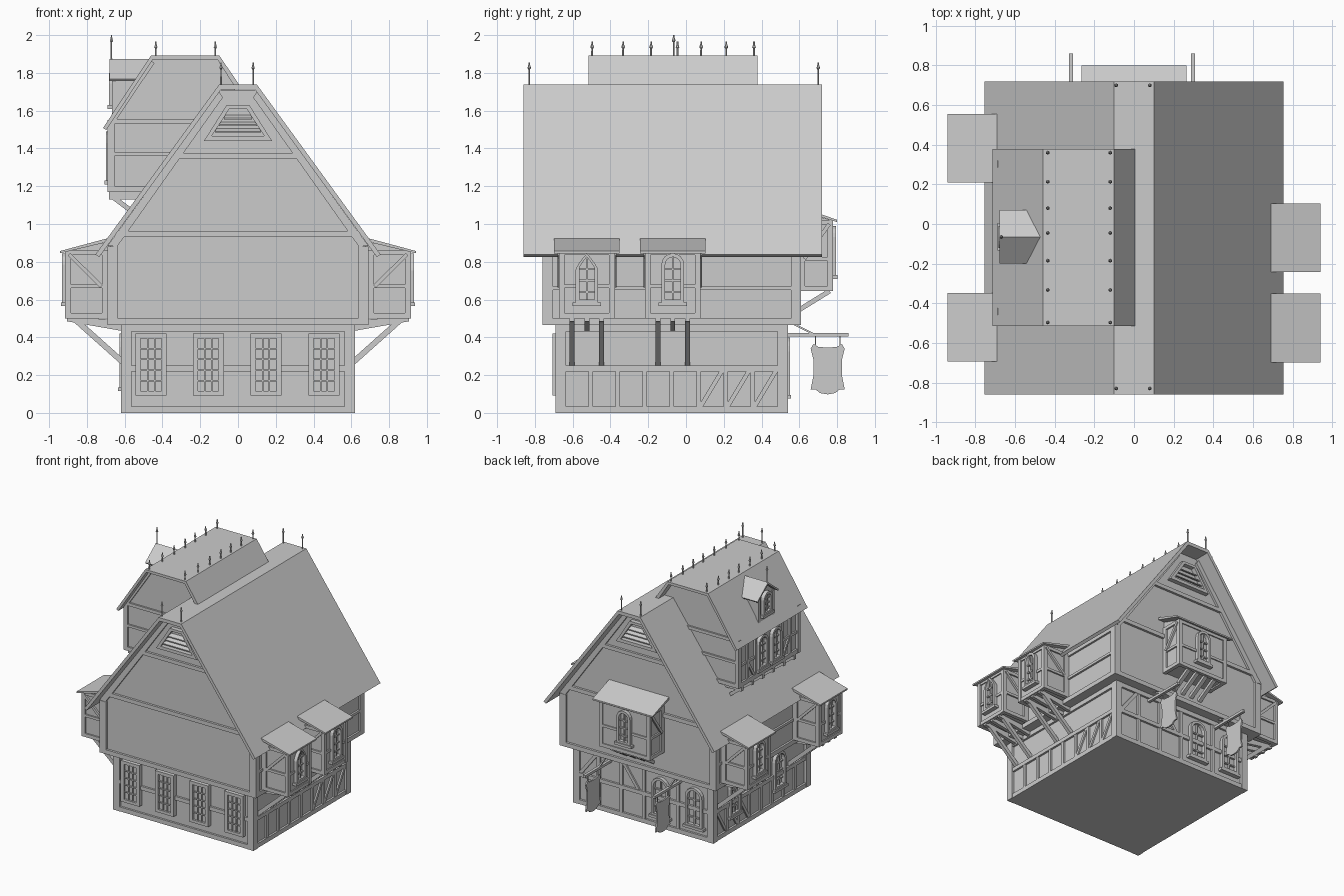
import bpy, bmesh
from math import pi, sin, cos
from mathutils import Matrix, Vector

if "Cube" in bpy.data.objects:
    bpy.data.objects.remove(bpy.data.objects["Cube"])

I = Matrix()
parts = {}


def get(name):
    return parts.setdefault(name, bmesh.new())


def prism(name, pts, axis, t0, t1, M=I):
    """Extrude a profile along x (points are y,z) or y (points are x,z)."""
    bm = get(name)
    put = (lambda a, b, t: (t, a, b)) if axis == 'x' else (lambda a, b, t: (a, t, b))
    lo, hi = [[bm.verts.new(M @ Vector(put(a, b, t))) for a, b in pts] for t in (t0, t1)]
    bm.faces.new(lo)
    bm.faces.new(hi[::-1])
    n = len(pts)
    for i in range(n):
        bm.faces.new((lo[i], hi[i], hi[(i + 1) % n], lo[(i + 1) % n]))


def box(name, x0, x1, y0, y1, z0, z1, M=I):
    prism(name, [(x0, z0), (x1, z0), (x1, z1), (x0, z1)], 'y', y0, y1, M)


def bar(name, p, q, w, t0, t1, M=I, axis='y'):
    """Straight timber between two profile points."""
    p, q = Vector(p), Vector(q)
    d = (q - p).normalized() * w / 2
    n = Vector((-d.y, d.x))
    prism(name, [p + n, q + n, q - n, p - n], axis, t0, t1, M)


def ring(name, outer, inner, t0, t1, M):
    n = len(outer)
    for i in range(n):
        j = (i + 1) % n
        prism(name, [outer[i], outer[j], inner[j], inner[i]], 'y', t0, t1, M)


def wall(angle, dist, u=0):
    """Local frame of a wall: x along it, -y outward."""
    return Matrix.Rotation(angle, 4, 'Z') @ Matrix.Translation((u, -dist, 0))


def arch(w, z0, z1, pointed):
    pts = [(-w, z0), (w, z0)]
    k = w * (1.5 if pointed else 1)
    for i in range(9):
        a = pi * i / 8
        h = (1 - abs(cos(a))) ** 0.75 if pointed else sin(a)
        pts.append((w * cos(a), z1 - k + k * h))
    return pts


def arched_window(name, M, w, z0, z1, pointed=False):
    ring(name, arch(w, z0, z1, pointed), arch(w - .02, z0 + .02, z1 - .02, pointed), -.028, .01, M)
    box(name, -.005, .005, -.016, .01, z0, z1 - .02, M)
    for k in (1, 2, 3):
        z = z0 + (z1 - z0) * k / 4.4
        box(name, -w + .01, w - .01, -.014, .01, z - .005, z + .005, M)
    box(name, -w - .015, w + .015, -.035, .01, z0 - .015, z0 + .005, M)


def finial(name, x, y, z0, z1):
    for r1, r2, a, b in ((.005, .004, z0, z1), (.010, .001, z1 - .03, z1), (.002, .010, z1 - .04, z1 - .03)):
        bmesh.ops.create_cone(get(name), cap_ends=True, segments=6, radius1=r1, radius2=r2,
                              depth=b - a, matrix=Matrix.Translation((x, y, (a + b) / 2)))


F, R, B, L = 0, pi / 2, pi, -pi / 2
CY = -.075                                   # centre of the house in y

# Ground floor and its timber frame
box('ground_floor', -.60, .60, -.672, .522, 0, .47)
N = 'ground_timbers'
for x in (-.62, .565):
    for y in (-.69, .485):
        box(N, x, x + .055, y, y + .055, 0, .47)
for ang, d, half, u in ((F, .672, .6, 0), (R, .6, .6, CY), (B, .522, .6, 0), (L, .6, .6, -CY)):
    M = wall(ang, d, u)
    for z0, z1 in ((0, .035), (.22, .25), (.43, .47)):
        box(N, -half, half, -.016, .01, z0, z1, M)
for ang, d, u in ((R, .6, CY), (L, .6, -CY)):
    M = wall(ang, d, u)
    for i in range(7):
        x = -.43 + i * .143
        box(N, x - .012, x + .012, -.014, .01, 0, .24, M)
    s = 1 if ang == R else -1
    for i in range(3):
        x = .20 + .143 * i - .05
        bar(N, (s * x, .03), (s * (x + .12), .23), .022, -.012, .01, M)
M = wall(B, .522)
for x in (-.4, -.2, .0, .3, .58):
    box(N, x - .014, x + .014, -.014, .01, 0, .47, M)
bar(N, (-.56, .25), (-.42, .43), .025, -.012, .01, M)
bar(N, (-.05, .25), (-.18, .43), .025, -.012, .01, M)

# Ground floor windows: four gridded at the front, arched behind and at the left
N = 'front_windows'
for x in (-.46, -.157, .148, .455):
    M = wall(F, .672, x)
    rect = lambda w, a, b: [(-w, a), (w, a), (w, b), (-w, b)]
    box(N, -.075, .075, -.018, .01, .10, .41, M)
    ring(N, rect(.082, .092, .42), rect(.055, .115, .395), -.034, .01, M)
    for c in (-.018, .018):
        box(N, c - .004, c + .004, -.027, .01, .1, .41, M)
    for k in range(1, 5):
        z = .115 + .056 * k
        box(N, -.06, .06, -.027, .01, z - .004, z + .004, M)
for x in (.15, .45):
    arched_window('back_windows', wall(B, .522, x), .075, .09, .40)
for u in (-.26, .30):
    arched_window('left_windows', wall(L, .6, u), .07, .13, .42)

# Upper floor with gable ends, and its frame
prism('upper_floor', [(-.675, .465), (.675, .465), (.675, .90), (.10, 1.71), (-.10, 1.71), (-.675, .90)],
      'y', -.742, .592)
N = 'upper_timbers'
for x in (-.69, .635):
    for y in (-.76, .555):
        box(N, x, x + .055, y, y + .055, .465, .88)
for ang, d in ((F, .742), (B, .592)):
    M = wall(ang, d)
    for half, z0, z1 in ((.675, .465, .50), (.645, .93, .962), (.36, 1.345, 1.375)):
        box(N, -half, half, -.018, .01, z0, z1, M)
    for s in (-1, 1):
        prism(N, [(s * .69, .885), (s * .10, 1.70), (s * .08, 1.67), (s * .64, .88)], 'y', -.018, .01, M)
    trap = lambda a, b, c, e: [(-a, c), (a, c), (b, e), (-b, e)]
    ring('gable_vents', trap(.18, .06, 1.44, 1.63), trap(.14, .045, 1.465, 1.61), -.035, .01, M)
    for k, w in ((1.495, .12), (1.53, .10), (1.565, .075)):
        prism('gable_vents', [(-.03, k - .012), (.01, k + .008), (.01, k + .016), (-.03, k - .004)], 'x', -w, w, M)
for ang, u in ((R, CY), (L, -CY)):
    M = wall(ang, .675, u)
    for z0, z1 in ((.465, .50), (.65, .67), (.84, .87)):
        box(N, -.66, .66, -.015, .01, z0, z1, M)

# Main roof: thin shell with a flat ridge
prism('main_roof', [(-.755, .838), (-.10, 1.738), (.10, 1.738), (.755, .838), (.735, .825), (.09, 1.711),
                    (-.09, 1.711), (-.735, .825)], 'y', -.86, .72)
for x in (-.09, .08):
    for y in (-.83, .70):
        finial('main_finials', x, y, 1.73, 1.855)


# Projecting bays with lean-to roof, frame, window and brackets
def bay(name, M, half, depth, z0, z1, rhalf, rdepth, rz0, rz1, pointed=False):
    i = .012
    prism(name, [(.03, z0), (-depth + i, z0), (-depth + i, z1), (.03, rz1 - .02)], 'x', -half + i, half - i, M)
    for s in (-1, 1):
        a, b = sorted((s * half, s * (half - .03)))
        box(name, a, b, -depth, -depth + .03, z0 - .01, z1, M)
        box(name, a, b, -.03, .01, z0, z1, M)
    zm = z0 + .16
    for a, b in ((z0 - .01, z0 + .018), (zm - .01, zm + .01), (z1 - .025, z1)):
        for s in (-1, 1):
            c, d = sorted((s * half, s * (half - .03)))
            box(name, c, d, -depth + .005, .01, a, b, M)
            if a != zm - .01:
                box(name, -half, half, -depth + .003, -depth + .03, a, b, M)
            else:
                c, d = sorted((s * half, s * .06))
                box(name, c, d, -depth + .003, -depth + .03, a, b, M)
    W = M @ Matrix.Translation((0, -depth + i, 0))
    arched_window(name + '_window', W, .06, z0 + .07, z0 + .335, pointed)
    for s in (-1, 1):
        bar(name, (-.03 * depth / .2, zm), (-depth + .02, z1 - .02), .02, s * half - .008, s * half + .008, M, 'x')
    prism(name + '_roof', [(.02, rz1), (-rdepth, rz0 + .012), (-rdepth, rz0), (.02, rz1 - .02)], 'x', -rhalf, rhalf, M)


for k, (ang, u) in enumerate(((R, -.525), (R, -.07), (L, .52), (L, -.382))):
    M = wall(ang, .69, u)
    bay('side_bay_%d' % (k + 1), M, .148, .225, .51, .86, .173, .252, .845, .93, k == 0)
    for c in (-.078, .078):
        bar('bay_braces', (.09, .26), (-.19, .51), .03, c - .013, c + .013, M, 'x')
    for c in (-.078, 0, .078):
        prism('bay_braces', [(.07, .435), (-.215, .485), (-.215, .51), (.07, .49)], 'x', c - .013, c + .013, M)
M = wall(B, .60)
bay('back_bay', M, .225, .178, .655, 1.02, .265, .20, 1.01, 1.10)
for c in (-.12, -.04, .04, .12):
    bar('back_bay_braces', (.01, .54), (-.16, .645), .025, c - .015, c + .015, M, 'x')

# Large left dormer
prism('dormer', [(-.672, 1.18), (-.672, 1.55), (-.455, 1.87), (-.105, 1.87), (-.01, 1.72), (-.3, 1.18)],
      'y', -.445, .305)
prism('dormer_roof', [(-.715, 1.508), (-.46, 1.893), (-.10, 1.893), (.015, 1.725), (-.01, 1.715), (-.11, 1.872),
                      (-.45, 1.872), (-.697, 1.498)], 'y', -.515, .378)
N = 'dormer_timbers'
for y in (-.46, .285):
    box(N, -.69, -.655, y, y + .035, 1.17, 1.55)
M = wall(L, .672, .07)
for z0, z1 in ((1.17, 1.205), (1.5, 1.53)):
    box(N, -.38, .38, -.015, .01, z0, z1, M)
for s in (-1, 1):
    a, b = sorted((s * .38, s * .17))
    box(N, a, b, -.012, .01, 1.33, 1.35, M)
    for x in (s * .165, s * .27):
        box(N, x - .011, x + .011, -.015, .01, 1.18, 1.53, M)
    bar(N, (s * .18, 1.2), (s * .26, 1.33), .02, -.011, .01, M)
    arched_window('dormer_windows', wall(L, .672, .07 + s * .085), .06, 1.225, 1.49)
for k in range(6):
    u = -.33 + .132 * k
    box('dormer_joists', u - .014, u + .014, -.01, .2, 1.13, 1.18, M)
    bar('dormer_joists', (.0, 1.15), (.12, 1.06), .025, u - .012, u + .012, M, 'x')
for ang, d, s in ((F, .445, 1), (B, .305, -1)):
    M = wall(ang, d)
    for z0, z1, xe in ((1.17, 1.2, -.45), (1.36, 1.38, -.33), (1.53, 1.555, -.2)):
        a, b = sorted((s * -.672, s * xe))
        box(N, a, b, -.014, .01, z0, z1, M)
    bar(N, (s * -.68, 1.525), (s * -.455, 1.86), .03, -.014, .01, M)
for y in (-.497, -.333, -.185, -.045, .08, .213, .36):
    for x in (-.435, -.12):
        finial('dormer_finials', x, y, 1.885, 1.965)

# Small attic dormer on top of it
c = -.065
prism('attic_dormer', [(c - .095, 1.57), (c + .095, 1.57), (c + .095, 1.78), (c, 1.855), (c - .095, 1.78)],
      'x', -.655, -.5)
prism('attic_roof', [(c - .135, 1.768), (c, 1.873), (c + .135, 1.768), (c + .128, 1.758), (c, 1.857),
                     (c - .128, 1.758)], 'x', -.68, -.475)
M = wall(L, .655, -c)
for s in (-1, 1):
    box('attic_dormer', s * .088 - .012, s * .088 + .012, -.012, .01, 1.58, 1.775, M)
box('attic_dormer', -.1, .1, -.012, .01, 1.585, 1.61, M)
arched_window('attic_window', M, .055, 1.625, 1.8)
finial('attic_finial', -.67, c, 1.865, 2.0)

# Hanging banners on poles at the back
cloth = [(.675, .365), (.70, .35), (.75, .345), (.80, .35), (.825, .365), (.84, .34), (.825, .28), (.825, .20),
         (.84, .125), (.815, .125), (.79, .105), (.75, .098), (.71, .105), (.685, .125), (.66, .125), (.675, .2),
         (.675, .28), (.66, .34)]
for x in (-.318, .298):
    box('banner_poles', x - .011, x + .011, .51, .86, .404, .424)
    bar('banner_poles', (.56, .475), (.67, .42), .01, x - .005, x + .005, I, 'x')
    for y in (.685, .815):
        box('banner_poles', x - .003, x + .003, y - .003, y + .003, .35, .41)
    prism('banners', cloth, 'x', x - .006, x + .006)

# Turn every collected part into an object
for name, bm in parts.items():
    bmesh.ops.recalc_face_normals(bm, faces=bm.faces)
    me = bpy.data.meshes.new(name)
    bm.to_mesh(me)
    bm.free()
    bpy.context.collection.objects.link(bpy.data.objects.new(name, me))
